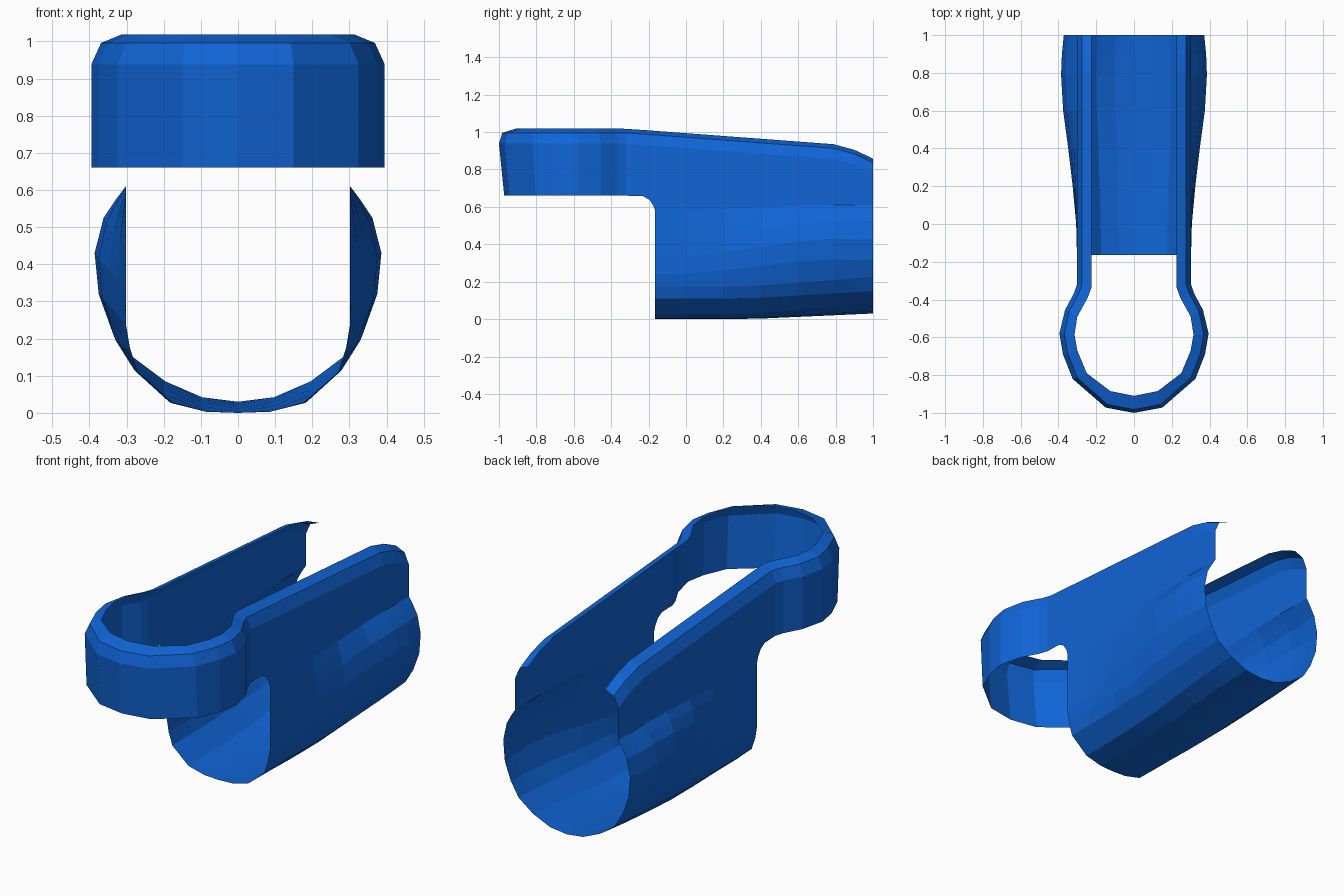
import bpy

if "Cube" in bpy.data.objects:
    bpy.data.objects.remove(bpy.data.objects["Cube"])

blue = bpy.data.materials.new("blue")
blue.diffuse_color = (0.005, 0.13, 0.68, 1)
blue.use_nodes = True
blue.node_tree.nodes["Principled BSDF"].inputs["Base Color"].default_value = blue.diffuse_color


def lerp(a, b, t):
    return a + (b - a) * t


def sheet(name, columns):
    """Half of a thin sheet from equal-length columns of points, mirrored in x."""
    n = len(columns[0])
    verts = [p for col in columns for p in col]
    faces = [(i * n + j, (i + 1) * n + j, (i + 1) * n + j + 1, i * n + j + 1)
             for i in range(len(columns) - 1) for j in range(n - 1)]
    mesh = bpy.data.meshes.new(name)
    mesh.from_pydata(verts, [], faces)
    mesh.materials.append(blue)
    ob = bpy.data.objects.new(name, mesh)
    bpy.context.collection.objects.link(ob)
    mod = ob.modifiers.new("mirror", 'MIRROR')
    mod.use_clip = True
    mod.merge_threshold = 0.001
    return ob


def top_z(y):
    """Height of the upper edge: level collar, sloping rails, dropped rear end."""
    pts = [(-1, 1.018), (-0.32, 1.018), (0.79, 0.935), (0.9, 0.905), (1, 0.858)]
    for (y0, z0), (y1, z1) in zip(pts, pts[1:]):
        if y <= y1:
            return lerp(z0, z1, (y - y0) / (y1 - y0))
    return pts[-1][1]


# Trough sections (x, z) from the bottom centre up: straight front, bulged rear
front = [(0, 0), (.08, .003), (.175, .027), (.27, .11), (.291, .175),
         (.302, .24), (.302, .33), (.302, .43), (.302, .52), (.302, .58)]
rear = [(0, .03), (.1, .042), (.2, .085), (.285, .15), (.335, .225),
        (.375, .32), (.386, .43), (.362, .525), (.332, .57), (.302, .61)]

# Stations: y, amount of bulge, amount of rise
stations = [(-.165, 0, 0), (0, .05, 0), (.2, .27, 0), (.4, .55, .1),
            (.6, .87, .4), (.79, 1, .68), (.9, .95, .85), (1, .83, 1)]


def section(y, bulge, rise):
    return [(lerp(a[0], b[0], bulge), y, lerp(a[1], b[1], max(rise, bulge) if i > 4 else rise))
            for i, (a, b) in enumerate(zip(front, rear))]


trough_columns = [section(*s) for s in stations]
sheet("trough", trough_columns)

# Collar plan: outer x, y, inner x, y from the front centre round to the rail
collar = [(0, -1, 0, -.91), (.15, -.972, .125, -.885), (.325, -.82, .25, -.79),
          (.376, -.69, .3, -.67), (.395, -.58, .315, -.585), (.365, -.455, .3, -.49),
          (.317, -.365, .245, -.39), (.302, -.32, .225, -.335)]
plan = [(*c, .66) for c in collar]
# Rounded notch under the rail, then the rail along the trough's upper edge
plan += [(.302, y, .225, y, z) for y, z in
         [(-.23, .657), (-.195, .638), (-.174, .605)]]
plan += [(.302, c[-1][1], .225, c[-1][1], c[-1][2]) for c in trough_columns]

columns = []
for ox, oy, ix, iy, low in plan:
    z = top_z(oy)
    foot_y = -.6 + (oy + .6) * .93 if oy < -.6 else oy
    columns.append([(ox, foot_y, low), (ox, oy, z - .08),
                    (lerp(ox, ix, .33), lerp(oy, iy, .2), z - .022), (ix, iy, z)])
sheet("collar_and_rails", columns)
